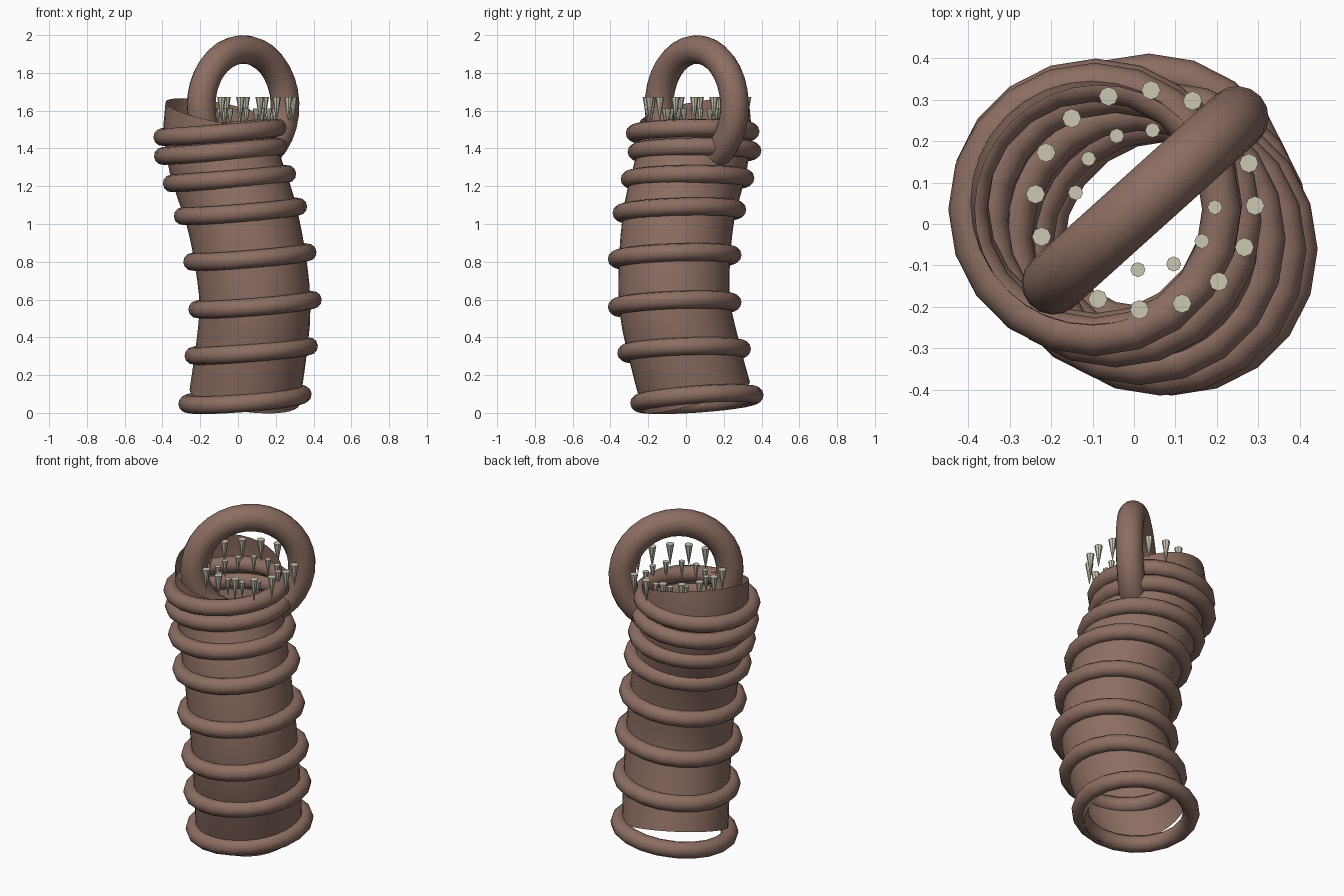
import bpy, bmesh, math
from mathutils import Vector, Matrix

if "Cube" in bpy.data.objects:
    bpy.data.objects.remove(bpy.data.objects["Cube"])


def material(name, rgb):
    m = bpy.data.materials.new(name)
    m.diffuse_color = (*rgb, 1)
    m.use_nodes = True
    m.node_tree.nodes["Principled BSDF"].inputs["Base Color"].default_value = m.diffuse_color
    return m


BROWN = material("dusty brown", (0.266, 0.156, 0.125))
BONE = material("bone", (0.60, 0.57, 0.45))


def finish(name, bm, mat, smooth=True):
    me = bpy.data.meshes.new(name)
    bm.to_mesh(me)
    bm.free()
    ob = bpy.data.objects.new(name, me)
    bpy.context.collection.objects.link(ob)
    me.materials.append(mat)
    for p in me.polygons:
        p.use_smooth = smooth
    return ob


def torus(name, center, normal, spin, major, minor, n, m):
    rot = Vector((0, 0, 1)).rotation_difference(Vector(normal)).to_matrix() @ Matrix.Rotation(spin, 3, 'Z')
    bm = bmesh.new()
    rows = []
    for i in range(n):
        a = math.tau * i / n
        row = []
        for j in range(m):
            b = math.tau * j / m
            r = major + minor * math.cos(b)
            p = Vector((r * math.cos(a), r * math.sin(a), minor * math.sin(b)))
            row.append(bm.verts.new(rot @ p + Vector(center)))
        rows.append(row)
    for i in range(n):
        for j in range(m):
            k, l = (i + 1) % n, (j + 1) % m
            bm.faces.new((rows[i][j], rows[k][j], rows[k][l], rows[i][l]))
    return finish(name, bm, BROWN)


# body: open tube swept along a winding spine (first and last points only steer the ends)
spine = [Vector(p) for p in (
    (0.0, 0.13, -0.17), (0.035, 0.055, 0.085), (0.07, -0.01, 0.33), (0.09, -0.06, 0.57),
    (0.063, -0.06, 0.825), (0.013, -0.035, 1.065), (-0.045, 0.008, 1.24),
    (-0.088, 0.043, 1.40), (-0.095, 0.045, 1.59), (-0.01, -0.03, 1.80))]
STEPS, SIDES, RADIUS = 3, 32, 0.294
path = []
for i in range(1, len(spine) - 2):
    a, b, c, d = spine[i - 1:i + 3]
    last = i == len(spine) - 3
    for s in range(STEPS + last):
        t = s / STEPS
        pos = 0.5 * (2 * b + (c - a) * t + (2 * a - 5 * b + 4 * c - d) * t * t
                     + (3 * b - a - 3 * c + d) * t ** 3)
        tan = 0.5 * ((c - a) + 2 * (2 * a - 5 * b + 4 * c - d) * t + 3 * (3 * b - a - 3 * c + d) * t * t)
        path.append((pos, tan.normalized()))
bm = bmesh.new()
rows = []
for pos, tan in path:
    rot = Vector((0, 0, 1)).rotation_difference(tan).to_matrix()
    rows.append([bm.verts.new(pos + rot @ Vector((RADIUS * math.cos(math.tau * k / SIDES),
                                                  RADIUS * math.sin(math.tau * k / SIDES), 0)))
                 for k in range(SIDES)])
for lo, hi in zip(rows, rows[1:]):
    for k in range(SIDES):
        j = (k + 1) % SIDES
        bm.faces.new((lo[k], lo[j], hi[j], hi[k]))
finish("body_tube", bm, BROWN)

# segment rings: x, y, z and the slope along y
rings = [(0.037, 0.058, 0.073, 0.07), (0.07, -0.01, 0.328, 0.035), (0.09, -0.06, 0.573, 0.04),
         (0.063, -0.06, 0.825, 0.035), (0.013, -0.035, 1.067, 0.03), (-0.045, 0.008, 1.24, 0.01),
         (-0.092, 0.045, 1.385, 0.01), (-0.095, 0.035, 1.485, 0.015)]
for i, (x, y, z, sy) in enumerate(rings):
    torus(f"segment_ring_{i + 1}", (x, y, z), (-0.082, -sy, 1), 0, 0.307, 0.047, 20, 12)

# upright loop over the mouth
ang = math.radians(42)
torus("mouth_loop", (0.027, 0.057, 1.625), (math.sin(ang), -math.cos(ang), 0), 0, 0.299, 0.076, 32, 16)


# teeth: circles of downward pointing cones
def teeth(name, count, ring_r, start, top, height, r):
    bm = bmesh.new()
    for i in range(count):
        a = math.radians(start) + math.tau * i / count
        place = Matrix.Translation((0.027 + ring_r * math.cos(a), 0.058 + ring_r * math.sin(a), top - height / 2))
        bmesh.ops.create_cone(bm, cap_ends=True, segments=8, radius1=0.001, radius2=r, depth=height, matrix=place)
    finish(name, bm, BONE, False)


teeth("outer_teeth", 16, 0.265, -3, 1.672, 0.13, 0.023)
teeth("inner_teeth", 12, 0.169, -6, 1.612, 0.10, 0.018)
